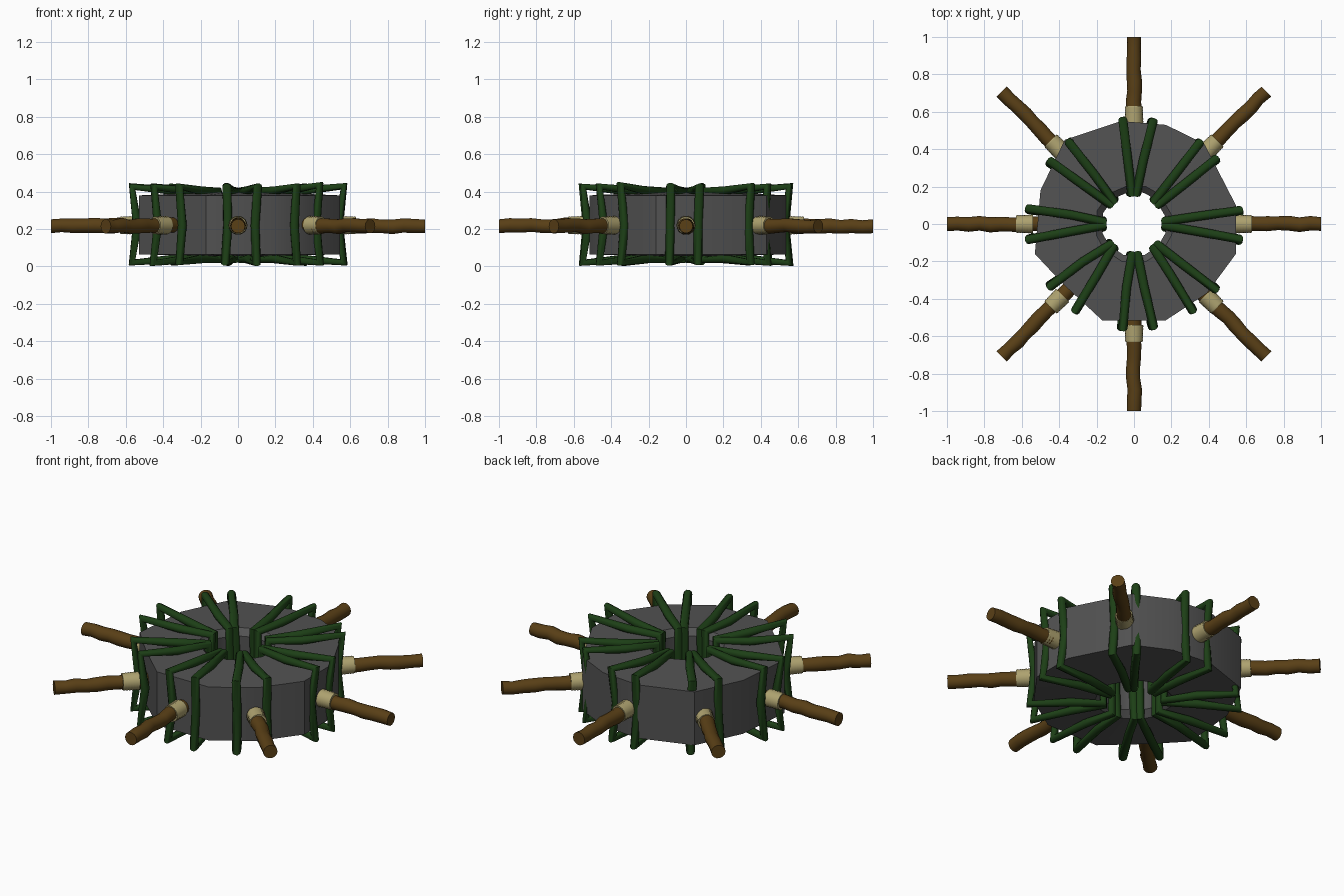
import bpy, bmesh, random
from math import sin, cos, pi, radians
from mathutils import Vector

if "Cube" in bpy.data.objects:
    bpy.data.objects.remove(bpy.data.objects["Cube"])

random.seed(4)
MID = 0.22  # height of the wheel's centre plane


def material(name, rgb):
    m = bpy.data.materials.new(name)
    m.diffuse_color = (*rgb, 1)
    m.use_nodes = True
    m.node_tree.nodes["Principled BSDF"].inputs["Base Color"].default_value = m.diffuse_color
    return m


STONE = material("stone_grey", (0.085, 0.085, 0.085))
VINE = material("vine_green", (0.012, 0.05, 0.008))
WOOD = material("wood_brown", (0.10, 0.05, 0.008))
CORD = material("cord_cream", (0.42, 0.36, 0.16))


def loft(name, rings, mat, closed=False, angle=40):
    """Skin a list of rings; cap the ends unless the loft closes on itself."""
    bm = bmesh.new()
    vs = [[bm.verts.new(p) for p in ring] for ring in rings]
    n = len(vs[0])
    for i in range(len(vs) if closed else len(vs) - 1):
        a, b = vs[i], vs[(i + 1) % len(vs)]
        for j in range(n):
            k = (j + 1) % n
            bm.faces.new((a[j], a[k], b[k], b[j]))
    if not closed:
        bm.faces.new(vs[0])
        bm.faces.new(vs[-1])
    bmesh.ops.recalc_face_normals(bm, faces=bm.faces)
    me = bpy.data.meshes.new(name)
    bm.to_mesh(me)
    bm.free()
    me.materials.append(mat)
    ob = bpy.data.objects.new(name, me)
    bpy.context.collection.objects.link(ob)
    bpy.ops.object.select_all(action='DESELECT')
    ob.select_set(True)
    bpy.context.view_layer.objects.active = ob
    bpy.ops.object.shade_smooth_by_angle(angle=radians(angle))
    return ob


def circle(centre, u, v, r, n):
    return [centre + (u * cos(2 * pi * i / n) + v * sin(2 * pi * i / n)) * r
            for i in range(n)]


def polar(r, a, z):
    return Vector((r * cos(a), r * sin(a), z))


# Rough twelve-sided stone ring with a rounded hole
outline = [(0.545, 0.10), (0.375, 0.43), (0.17, 0.53), (-0.07, 0.55),
           (-0.37, 0.45), (-0.50, 0.18), (-0.53, -0.16), (-0.38, -0.32),
           (-0.17, -0.515), (0.17, -0.515), (0.39, -0.37), (0.545, -0.16)]
rings = []
for x, y in outline:
    out = Vector((x, y, 0))
    d = out.normalized()
    section = [(out, 0.065), (out, 0.38), (d * 0.21, 0.395), (d * 0.175, 0.36),
               (d * 0.175, 0.09), (d * 0.21, 0.055)]
    rings.append([p + Vector((0, 0, z)) for p, z in section])
loft("stone_ring", rings, STONE, closed=True, angle=35)

# Vine loops: one on each side of every handle, pinched together in the hole
outer_angles = [(6.8, -8.5), (51.5, 38.5), (95.7, 80), (143.6, 128),
                (188.3, 171.6), (235.5, 216.3), (280.5, 263.5), (321.3, 304.4)]
for i, pair in enumerate(outer_angles):
    hub = radians(45 * i)
    for side, deg in zip((1, -1), pair):
        jit = lambda: random.uniform(-0.006, 0.006)
        inner = polar(0.163, hub + side * 0.08, 0)
        outer = polar(0.572 if abs(cos(hub)) > 0.9 else 0.56, radians(deg), 0)
        # fraction along the spoke, height
        profile = [(0.0, 0.405), (0.45, 0.405), (1.0, 0.43 + jit()),
                   (0.93, MID), (1.0, 0.018 + abs(jit())), (0.45, 0.04),
                   (0.0, 0.035), (0.02, MID)]
        pts = [inner.lerp(outer, f) + Vector((0, 0, z)) for f, z in profile]
        normal = (outer - inner).cross(Vector((0, 0, 1))).normalized()
        loop = []
        for k, p in enumerate(pts):
            t = (pts[(k + 1) % 8] - p).normalized() + (p - pts[k - 1]).normalized()
            loop.append(circle(p + normal * jit(), normal,
                               t.normalized().cross(normal), 0.024, 10))
        loft("vine_loop", loop, VINE, closed=True, angle=60)

# Handles with a corded binding at the root
for i in range(8):
    a = radians(45 * i)
    tangent, up = Vector((-sin(a), cos(a), 0)), Vector((0, 0, 1))
    rings = []
    for k in range(10):
        r = 0.48 + 0.52 * k / 9
        drift = 0.0 if k in (0, 9) else 0.005
        c = polar(r, a, MID - 0.005 * k / 9)
        c += tangent * random.uniform(-drift, drift) + up * random.uniform(-drift, drift)
        rad = 0.041 - 0.004 * k / 9 + random.uniform(-0.002, 0.002)
        rings.append(circle(c, tangent, up, rad, 14))
    loft("handle", rings, WOOD)

    turns = 6
    rings = []
    for k in range(turns * 2 + 1):
        r = 0.54 + 0.09 * k / (turns * 2)
        rad = 0.051 - 0.003 * k / (turns * 2) - (0.0025 if k % 2 == 0 else 0)
        rings.append(circle(polar(r, a, MID), tangent, up, rad, 18))
    loft("handle_binding", rings, CORD)
